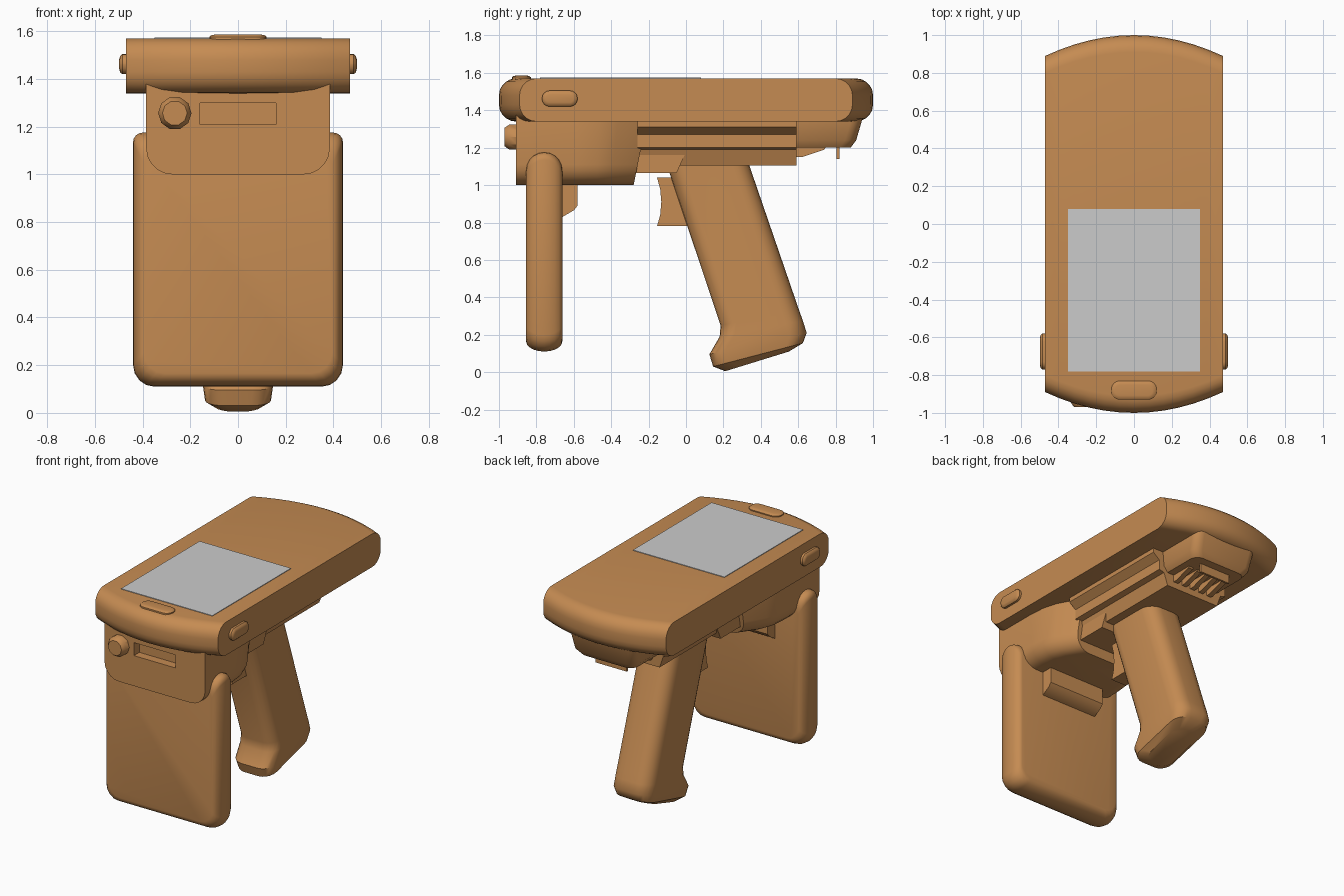
import bpy, bmesh, math
from mathutils import Vector

cube = bpy.data.objects.get("Cube")
if cube:
    bpy.data.objects.remove(cube, do_unlink=True)


def material(name, rgb):
    m = bpy.data.materials.new(name)
    m.use_nodes = True
    m.diffuse_color = (*rgb, 1)
    bsdf = m.node_tree.nodes["Principled BSDF"]
    bsdf.inputs["Base Color"].default_value = (*rgb, 1)
    bsdf.inputs["Roughness"].default_value = 0.6
    return m


TAN = material("tan plastic", (0.56, 0.26, 0.085))
GREY = material("screen grey", (0.6, 0.6, 0.6))


def loft(name, rings, mat=TAN, angle=35):
    """Skin a list of equal-length closed rings and cap both ends."""
    bm = bmesh.new()
    rows = [[bm.verts.new(p) for p in ring] for ring in rings]
    n = len(rows[0])
    for a, b in zip(rows, rows[1:]):
        for i in range(n):
            j = (i + 1) % n
            bm.faces.new((a[i], a[j], b[j], b[i]))
    bm.faces.new(rows[0])
    bm.faces.new(rows[-1])
    bmesh.ops.recalc_face_normals(bm, faces=bm.faces)
    mesh = bpy.data.meshes.new(name)
    bm.to_mesh(mesh)
    bm.free()
    mesh.materials.append(mat)
    ob = bpy.data.objects.new(name, mesh)
    bpy.context.collection.objects.link(ob)
    bpy.ops.object.select_all(action='DESELECT')
    ob.select_set(True)
    bpy.context.view_layer.objects.active = ob
    bpy.ops.object.shade_smooth_by_angle(angle=math.radians(angle))
    return ob


def rounded(u0, u1, v0, v1, r_low, r_high=None, n=4):
    """Rounded rectangle as (u, v) points, with separate lower and upper radii."""
    r_high = r_low if r_high is None else r_high
    corners = [(u1, v1, r_high, -1, -1), (u0, v1, r_high, 1, -1),
               (u0, v0, r_low, 1, 1), (u1, v0, r_low, -1, 1)]
    pts = []
    for k, (u, v, r, su, sv) in enumerate(corners):
        for i in range(n + 1):
            t = math.pi / 2 * (k + i / n)
            pts.append((u + su * r + r * math.cos(t), v + sv * r + r * math.sin(t)))
    return pts


def prism(name, profile, half, centre=0, mat=TAN):
    """Extrude a (y, z) profile across x."""
    return loft(name, [[(centre + s * half, y, z) for y, z in profile] for s in (-1, 1)], mat)


def box(name, x0, x1, y0, y1, z0, z1, mat=TAN):
    return prism(name, [(y0, z0), (y1, z0), (y1, z1), (y0, z1)],
                 (x1 - x0) / 2, (x0 + x1) / 2, mat)


# Main body: slices across x whose ends follow a shallow arc
slices = []
for i in range(-6, 7):
    x = 0.47 * i / 6
    end = 1 - 0.11 * (x / 0.47) ** 2
    slices.append([(x, y, z) for y, z in rounded(-end, end, 1.34, 1.57, 0.09, n=5)])
loft("main_body", slices)

# Screen
box("screen", -0.35, 0.35, -0.78, 0.08, 1.566, 1.574, GREY)

# Buttons: a pill with a softened outer rim
STEPS = [(0, 0), (0.65, 0), (0.9, 0.008), (1, 0.022)]
loft("top_button", [[(x, y, 1.56 + 0.026 * h) for x, y in
                     rounded(-0.12 + d, 0.12 - d, -0.93 + d, -0.83 - d, 0.045 - d)]
                    for h, d in STEPS])
for side, label in ((1, "left"), (-1, "right")):
    loft(label + "_side_button", [[(side * (0.46 + 0.038 * h), y, z) for y, z in
                                   rounded(-0.77 + d, -0.58 - d, 1.42 + d, 1.505 - d, 0.04 - d)]
                                  for h, d in STEPS])

# Scanner housing: narrows toward a slanted back
rings = []
for y, w, slope in ((-0.91, 0.385, 0), (-0.58, 0.385, 0), (-0.48, 0.375, 0.05),
                    (-0.4, 0.345, 0.1), (-0.28, 0.26, 0.2)):
    rings.append([(x, y + slope * (z - 1), z)
                  for x, z in rounded(-w, w, 1.0, 1.4, 0.11, 0.01, 5)])
housing = loft("scanner_housing", rings)

# Scanner window recess
cutter = box("window_cutter", -0.16, 0.16, -0.95, -0.85, 1.21, 1.3)
cutter.hide_render = True
cut = housing.modifiers.new("window", 'BOOLEAN')
cut.operation = 'DIFFERENCE'
cut.object = cutter
bpy.context.view_layer.objects.active = housing
bpy.ops.object.modifier_apply(modifier=cut.name)
bpy.data.objects.remove(cutter, do_unlink=True)

# Knob beside the window
loft("front_knob", [[(-0.265 + r * math.cos(a), y, 1.257 + r * math.sin(a))
                     for a in (math.tau * k / 10 for k in range(10))]
                    for y, r in ((-0.9, 0.07), (-0.945, 0.07), (-0.97, 0.052))])

# Front panel: rounded plate with a half-round top edge
rings = []
for i in range(-5, 6):
    t = math.pi / 2 * i / 5
    k = 1 - math.cos(t)
    s = 0.045 * k
    rings.append([(x, -0.758 + 0.097 * math.sin(t), z) for x, z in
                  rounded(-0.44 + s, 0.44 - s, 0.11 + 0.055 * k, 1.175 - 0.095 * k, 0.09, 0.04)])
loft("front_panel", rings)

# Block joining panel and housing
prism("panel_bracket", [(-0.7, 1.02), (-0.58, 1.02), (-0.58, 0.89), (-0.6, 0.865),
                        (-0.66, 0.83), (-0.7, 0.83)], 0.22)

# Stepped rail under the body
half_rail = [(0.33, 1.36), (0.33, 1.31), (0.28, 1.27), (0.28, 1.2), (0.24, 1.19), (0.21, 1.105)]
rail = half_rail + [(-x, z) for x, z in reversed(half_rail)]
loft("rail", [[(x, y, z) for x, z in rail] for y in (-0.26, 0.59)])

# Trigger mount and trigger
prism("trigger_mount", [(-0.32, 1.2), (0.01, 1.2), (-0.05, 1.065), (-0.32, 1.065)], 0.23)
prism("trigger", [(-0.155, 1.04), (-0.138, 0.98), (-0.132, 0.91), (-0.138, 0.84),
                  (-0.155, 0.78), (0.03, 0.78), (0.0, 1.04)], 0.06)

# Pistol grip: rounded sections between front and back points
rings = []
for front, back, w in (((0.21, 0.005), (0.55, 0.11), 0.1), ((0.145, 0.03), (0.625, 0.155), 0.138),
                       ((0.125, 0.095), (0.645, 0.21), 0.147), ((0.18, 0.19), (0.625, 0.275), 0.147),
                       ((0.185, 0.25), (0.605, 0.33), 0.147), ((-0.11, 1.13), (0.33, 1.13), 0.147)):
    f, b = Vector((0, *front)), Vector((0, *back))
    length = (b - f).length
    axis = (b - f) / length
    rings.append([f + axis * v + Vector((u, 0, 0))
                  for u, v in rounded(-w, w, 0, length, 0.085, 0.095, 5)])
loft("pistol_grip", rings, angle=40)

# Rear connector block, tapering downward
loft("rear_connector", [[(x, y, z) for x, y in rounded(-w, w, 0.57, y1, 0.01, 0.06)]
                        for z, w, y1 in ((1.36, 0.25, 0.945), (1.24, 0.24, 0.91), (1.2, 0.21, 0.88))])

# Connector ribs and catch
for i in range(5):
    prism("connector_rib", [(0.57, 1.21), (0.75, 1.21), (0.74, 1.19), (0.62, 1.15), (0.57, 1.15)],
          0.018, -0.14 + 0.07 * i)
box("connector_catch", -0.12, 0.12, 0.805, 0.82, 1.14, 1.21)
